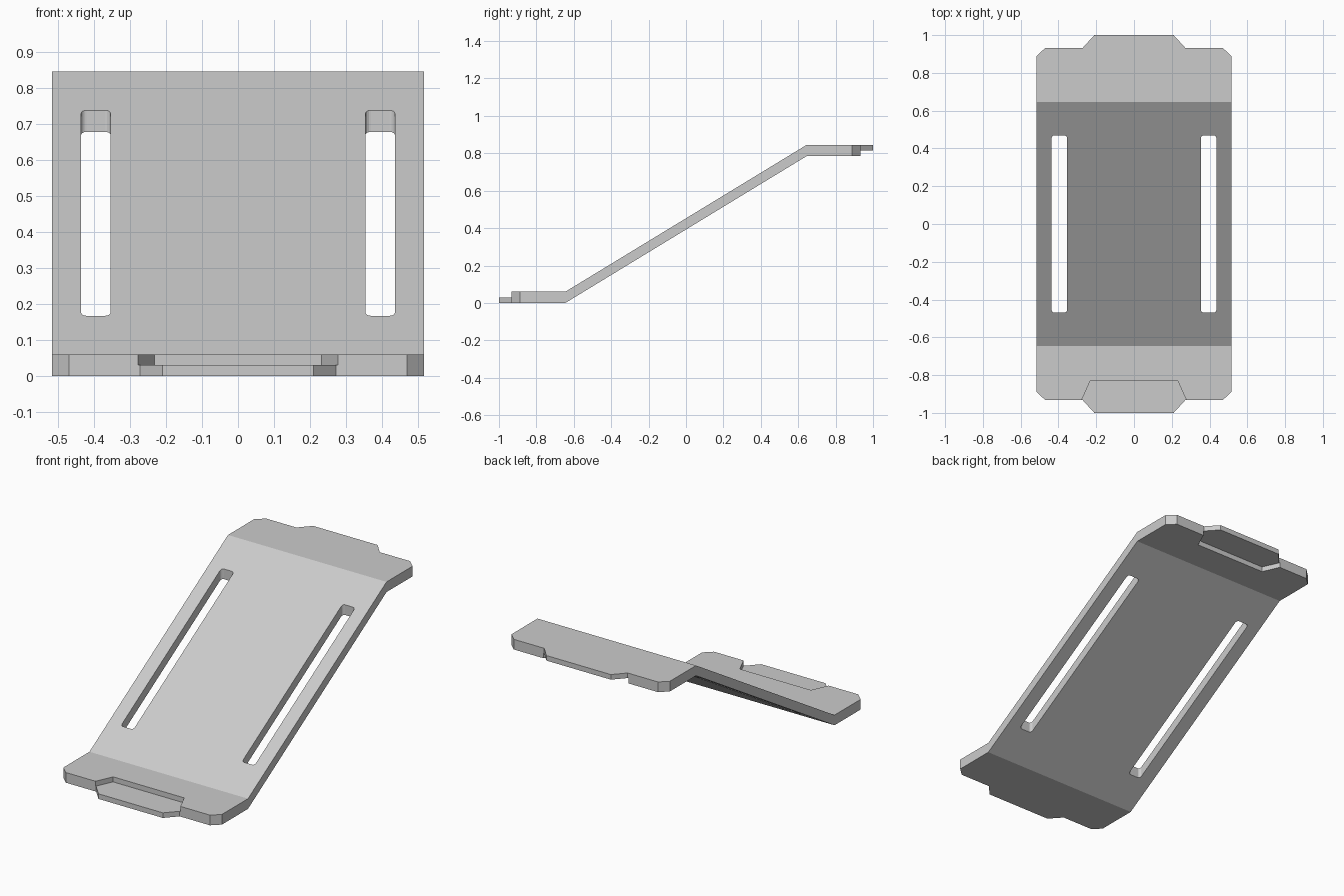
import bpy, bmesh, math
from mathutils import Vector, Matrix

if "Cube" in bpy.data.objects:
    bpy.data.objects.remove(bpy.data.objects["Cube"])

grey = bpy.data.materials.new("plain grey")
grey.diffuse_color = (0.6, 0.6, 0.6, 1)
grey.use_nodes = True
grey.node_tree.nodes["Principled BSDF"].inputs["Base Color"].default_value = grey.diffuse_color

W, H, T = 0.517, 0.845, 0.06   # half width, total height, thickness


def prism(name, points, direction):
    """Solid made by sweeping a closed outline of 3D points along a direction."""
    bm = bmesh.new()
    face = bm.faces.new([bm.verts.new(p) for p in points])
    swept = bmesh.ops.extrude_face_region(bm, geom=[face])["geom"]
    verts = [v for v in swept if isinstance(v, bmesh.types.BMVert)]
    bmesh.ops.translate(bm, vec=Vector(direction), verts=verts)
    bmesh.ops.recalc_face_normals(bm, faces=bm.faces)
    mesh = bpy.data.meshes.new(name)
    bm.to_mesh(mesh)
    bm.free()
    mesh.materials.append(grey)
    obj = bpy.data.objects.new(name, mesh)
    bpy.context.collection.objects.link(obj)
    return obj


def carve(target, cutter, operation):
    """Apply a boolean and discard the cutter."""
    cutter.hide_render = True
    mod = target.modifiers.new("carve", "BOOLEAN")
    mod.operation, mod.solver, mod.object = operation, "EXACT", cutter
    bpy.context.view_layer.objects.active = target
    bpy.ops.object.modifier_apply(modifier=mod.name)
    bpy.data.objects.remove(cutter)


# Bent plate: stepped side profile swept across, oversized before trimming
profile = [(-1.1, 0), (-0.645, 0), (0.645, H - T), (1.1, H - T),
           (1.1, H), (0.645, H), (-0.645, T), (-1.1, T)]
plate = prism("bent_plate", [(-0.7, y, z) for y, z in profile], (1.4, 0, 0))

# Trim to the plan outline: chamfered corners and end tabs
quarter = [(W, 0.888), (0.47, 0.932), (0.272, 0.932), (0.21, 1.0)]
half = quarter + [(-x, y) for x, y in reversed(quarter)]
outline = half + [(-x, -y) for x, y in half]
carve(plate, prism("outline", [(x, y, -0.5) for x, y in outline], (0, 0, 2)), "INTERSECT")

# Half-thickness lap recesses: top side at the low end, underside at the high end
recess = [(-0.232, 0.832), (0.232, 0.832), (0.353, 1.1), (-0.353, 1.1)]
carve(plate, prism("low_recess", [(x, -y, T / 2) for x, y in recess], (0, 0, 0.2)), "DIFFERENCE")
carve(plate, prism("high_recess", [(x, y, H - T / 2) for x, y in recess], (0, 0, -0.2)), "DIFFERENCE")

# Long slots with small rounded corners, cut straight down
R = 0.015
for side in (-1, 1):
    pts = []
    for i, (sx, sy) in enumerate([(1, 1), (-1, 1), (-1, -1), (1, -1)]):
        for k in range(5):
            a = math.radians(90 * i + 22.5 * k)
            pts.append((side * 0.395 + sx * (0.041 - R) + R * math.cos(a),
                        sy * (0.469 - R) + R * math.sin(a), -0.5))
    carve(plate, prism("slot", pts, (0, 0, 2)), "DIFFERENCE")
